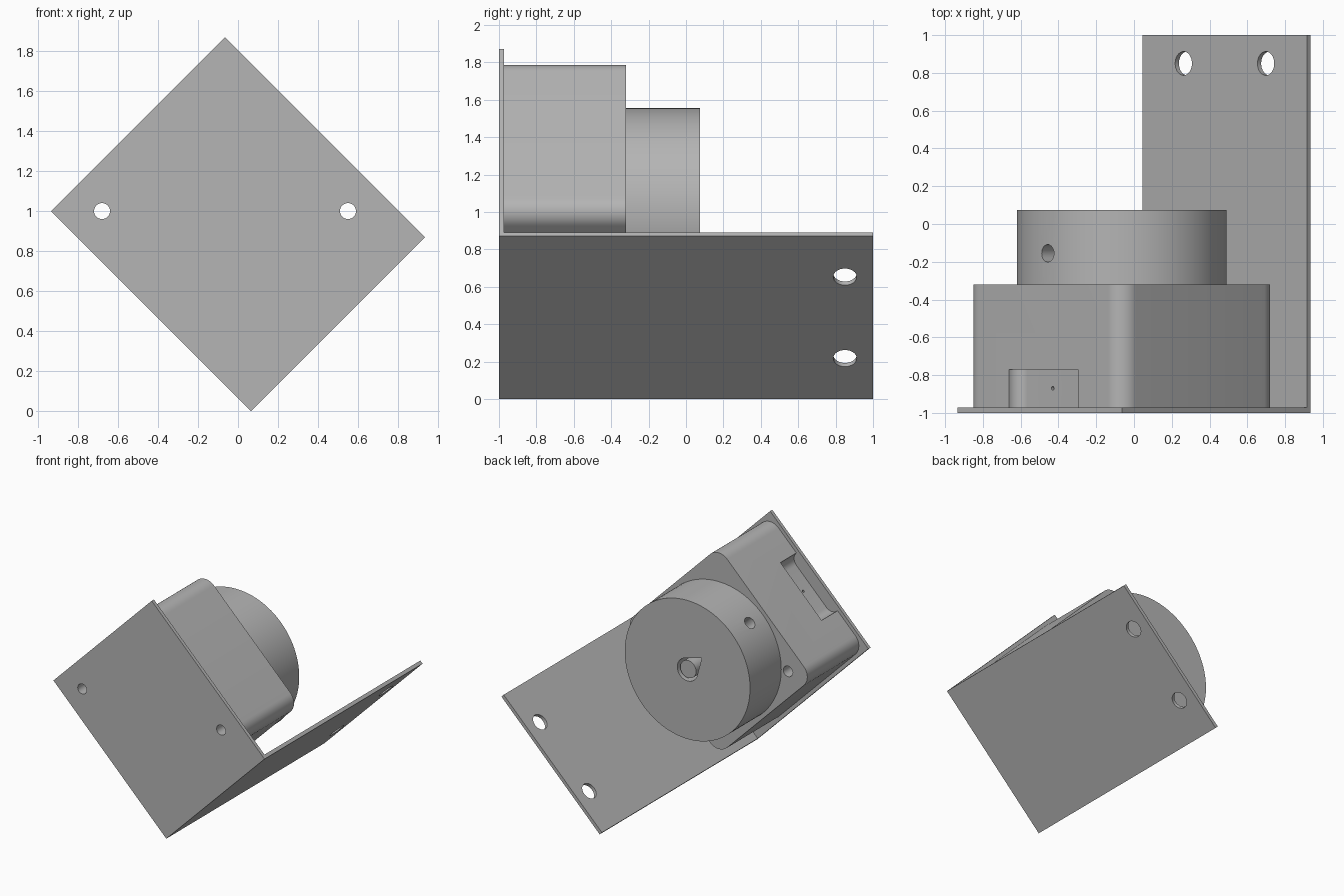
import bpy, bmesh
from math import cos, sin, pi, radians
from mathutils import Matrix

cube = bpy.data.objects.get("Cube")
if cube:
    bpy.data.objects.remove(cube, do_unlink=True)

# One grey metal
metal = bpy.data.materials.new("grey_metal")
metal.use_nodes = True
GREY = (0.46, 0.46, 0.46, 1)
metal.diffuse_color = GREY
metal.node_tree.nodes["Principled BSDF"].inputs["Base Color"].default_value = GREY

# The assembly is designed square, then tilted 45 degrees about y
TILT = Matrix.Translation((0, 0, 0.935)) @ Matrix.Rotation(radians(-45), 4, 'Y')
HALF_U, HALF_V, SHEET = 0.6155, 0.707, 0.028
FRONT = -1 + SHEET
MOTOR_V, MOTOR_HALF, CORNER = 0.092, 0.587, 0.107
BODY_BACK, HUB_BACK, HUB_R = -0.32, 0.075, 0.555

PLACE = {
    'x': lambda a, b, t: (t, a, b),
    'y': lambda a, b, t: (a, t, b),
    'z': lambda a, b, t: (a, b, t),
}


def prism(name, profile, axis, lo, hi):
    """Extrude a 2D profile along an axis of the tilted frame."""
    bm = bmesh.new()
    rings = [[bm.verts.new(PLACE[axis](a, b, t)) for a, b in profile] for t in (lo, hi)]
    bm.faces.new(rings[0])
    bm.faces.new(rings[1])
    n = len(profile)
    for i in range(n):
        j = (i + 1) % n
        bm.faces.new((rings[0][i], rings[0][j], rings[1][j], rings[1][i]))
    bmesh.ops.recalc_face_normals(bm, faces=bm.faces)
    mesh = bpy.data.meshes.new(name)
    bm.to_mesh(mesh)
    bm.free()
    mesh.materials.append(metal)
    obj = bpy.data.objects.new(name, mesh)
    bpy.context.collection.objects.link(obj)
    obj.matrix_world = TILT
    return obj


def arc(ca, cb, r, start, end, steps):
    angles = [radians(start + (end - start) * i / steps) for i in range(steps + 1)]
    return [(ca + r * cos(t), cb + r * sin(t)) for t in angles]


def circle(ca, cb, r, steps=32):
    return arc(ca, cb, r, 0, 360, steps)[:-1]


def cut(obj, cutters):
    """Subtract the cutters, bake the result and discard them."""
    for c in cutters:
        c.hide_render = True
        mod = obj.modifiers.new("cut", 'BOOLEAN')
        mod.operation, mod.solver, mod.object = 'DIFFERENCE', 'EXACT', c
    bpy.context.view_layer.update()
    baked = bpy.data.meshes.new_from_object(
        obj.evaluated_get(bpy.context.evaluated_depsgraph_get()))
    obj.modifiers.clear()
    obj.data = baked
    for c in cutters:
        bpy.data.objects.remove(c, do_unlink=True)


# Screw holes sit on the motor's diagonal
SCREW = 0.615 * cos(pi / 4)
screw_spots = [(s * SCREW, MOTOR_V - s * SCREW) for s in (-1, 1)]

# Bent sheet bracket: front plate plus long foot
low = -HALF_V
bracket = prism("bracket", [(-1, low), (1, low), (1, low + SHEET),
                            (FRONT, low + SHEET), (FRONT, HALF_V), (-1, HALF_V)],
                'x', -HALF_U, HALF_U)
holes = [prism("screw_hole", circle(u, v, 0.04), 'y', -1.1, -0.9) for u, v in screw_spots]
holes += [prism("mount_hole", circle(s * 0.308, 0.85, 0.063), 'z', -0.8, -0.6)
          for s in (-1, 1)]
cut(bracket, holes)

# Rounded square motor body
inner = MOTOR_HALF - CORNER
outline = []
for k, (su, sv) in enumerate([(1, 1), (-1, 1), (-1, -1), (1, -1)]):
    outline += arc(su * inner, MOTOR_V + sv * inner, CORNER, 90 * k, 90 * k + 90, 10)
body = prism("motor_body", outline, 'y', FRONT, BODY_BACK)

# Connector recess with filleted ends, and its small pin hole
top = MOTOR_V + MOTOR_HALF
half, depth = 0.258, 0.07
recess = [(-half, top + 0.1)] + arc(depth - half, top, depth, 180, 270, 8)
recess += arc(half - depth, top, depth, 270, 360, 8) + [(half, top + 0.1)]
cutters = [prism("recess", recess, 'y', -1.1, -0.77),
           prism("pin_hole", circle(0, -0.87, 0.01, 12), 'z', top - 0.12, top + 0.1)]
cutters += [prism("screw_hole", circle(u, v, 0.042), 'y', -1.1, 0) for u, v in screw_spots]
cut(body, cutters)

# Round hub with teardrop bore and radial set screw hole
hub = prism("hub", circle(0, MOTOR_V, HUB_R, 96), 'y', BODY_BACK, HUB_BACK)
BORE = 0.09
teardrop = arc(0, MOTOR_V, BORE, 150, 390, 32) + [(0, MOTOR_V + 2 * BORE)]
cut(hub, [prism("bore", teardrop, 'y', -0.5, 0.2),
          prism("set_screw_hole", circle(0, -0.155, 0.046), 'z', MOTOR_V + 0.1, 0.9)])

# Motor shaft
shaft = prism("motor_shaft", circle(0, MOTOR_V, 0.07), 'y', BODY_BACK, HUB_BACK - 0.01)

# Smooth the round walls, keep edges crisp
bpy.ops.object.select_all(action='DESELECT')
for part in (bracket, body, hub, shaft):
    part.select_set(True)
bpy.context.view_layer.objects.active = body
bpy.ops.object.shade_smooth_by_angle(angle=radians(30))
